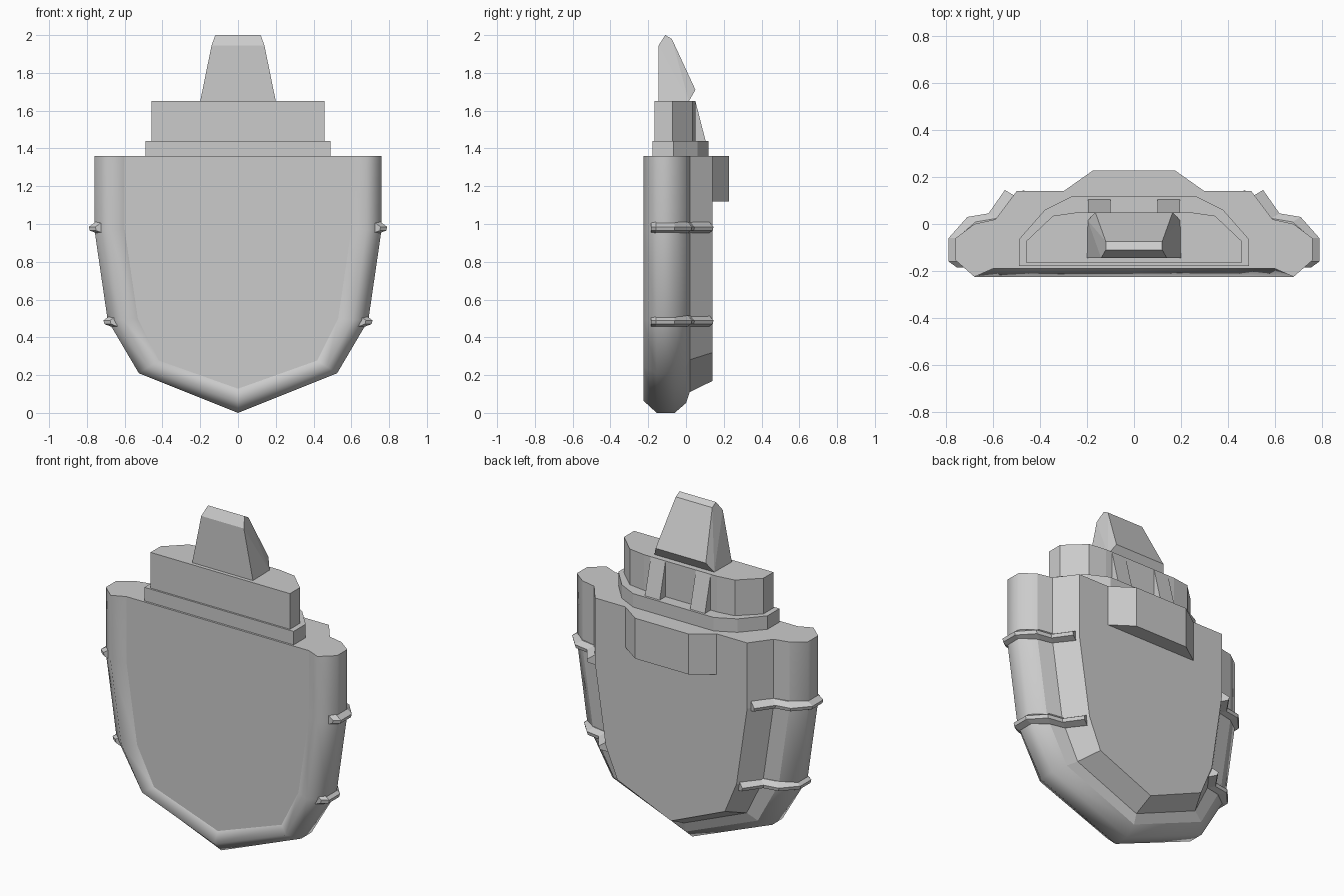
import bpy, bmesh

cube = bpy.data.objects.get("Cube")
if cube:
    bpy.data.objects.remove(cube)

grey = bpy.data.materials.new("plain_grey")
grey.use_nodes = True
GREY = (0.6, 0.6, 0.6, 1)
grey.diffuse_color = GREY
grey.node_tree.nodes["Principled BSDF"].inputs["Base Color"].default_value = GREY


def finish(name, bm):
    bmesh.ops.recalc_face_normals(bm, faces=bm.faces)
    mesh = bpy.data.meshes.new(name)
    bm.to_mesh(mesh)
    bm.free()
    mesh.materials.append(grey)
    obj = bpy.data.objects.new(name, mesh)
    bpy.context.collection.objects.link(obj)
    return obj


def hull_of(name, half):
    """Convex solid from points mirrored across x."""
    bm = bmesh.new()
    for x, y, z in half:
        bm.verts.new((x, y, z))
        bm.verts.new((-x, y, z))
    bmesh.ops.convex_hull(bm, input=bm.verts)
    bmesh.ops.dissolve_limit(bm, angle_limit=0.02, verts=bm.verts, edges=bm.edges)
    return finish(name, bm)


def prism(name, half, z0, z1):
    """Upright solid from a half plan outline."""
    return hull_of(name, [(x, y, z) for z in (z0, z1) for x, y in half])


def loft(bm, rings, closed):
    """Skin rows of points; returns the rows of vertices and bands of faces."""
    rows = [[bm.verts.new(p) for p in ring] for ring in rings]
    bands = []
    for a, b in zip(rows, rows[1:]):
        n = len(a) if closed else len(a) - 1
        bands.append([bm.faces.new((a[i], a[(i + 1) % len(a)],
                                    b[(i + 1) % len(a)], b[i])) for i in range(n)])
    return rows, bands


# Main body: U-shaped outline inset by each (inset, y) of the section
outline = [(0.76, 1.36), (0.76, 0.97), (0.69, 0.49), (0.525, 0.21), (0, 0)]
section = [(0.16, -0.19), (0.08, -0.225), (0, -0.155), (0, -0.06),
           (0.08, 0), (0.17, 0.02), (0.26, 0.14)]
rings = []
for inset, y in section:
    keel = 0.8 if y < -0.1 else 0.65
    inward = [(-1, 0), (-1, 0), (-1, 0.05), (-0.66, 0.42), (0, keel)]
    half = [(x + inset * dx, y, z + inset * dz)
            for (x, z), (dx, dz) in zip(outline, inward)]
    rings.append(half + [(-x, y, z) for x, y, z in reversed(half[:-1])])
bm = bmesh.new()
rows, bands = loft(bm, rings, False)
for band in bands[:4]:
    for f in band:
        f.smooth = True
bm.faces.new(rows[0])
bm.faces.new(rows[-1])
bm.faces.new([r[0] for r in rows] + [r[-1] for r in reversed(rows)])
finish("body", bm)

# Ridged side bands
band_plan = [(0.755, -0.185), (0.79, -0.16), (0.79, -0.06), (0.71, 0.03),
             (0.62, 0.045), (0.55, 0.145)]
ridge = [(-0.07, 0.03), (-0.035, 0.03), (0, 0.005), (-0.005, -0.015), (-0.04, -0.028), (-0.07, -0.028)]
for level, z0, shift in (("upper", 0.98, 0), ("lower", 0.485, -0.078)):
    for side, s in (("left", 1), ("right", -1)):
        rings = []
        for x, y in band_plan:
            pull = -0.6 if y > 0 else 0
            rings.append([(s * (x + shift + dx), y + dx * 0.6 * (y > 0), z0 + dz)
                          for dx, dz in ridge])
        bm = bmesh.new()
        rows, _ = loft(bm, rings, True)
        bm.faces.new(rows[0])
        bm.faces.new(rows[-1])
        finish(f"{level}_{side}_band", bm)

# Stepped deck and rear box
prism("lower_deck", [(0.49, -0.178), (0.49, -0.065), (0.38, 0.06), (0.265, 0.118)], 1.355, 1.44)
prism("upper_deck", [(0.458, -0.167), (0.458, -0.072), (0.345, 0.035), (0.24, 0.05)], 1.435, 1.652)
prism("rear_box", [(0.3, 0.13), (0.3, 0.14), (0.175, 0.228)], 1.12, 1.36)

# Sloping struts behind the upper deck
for side, s in (("left", 1), ("right", -1)):
    bm = bmesh.new()
    rows, _ = loft(bm, [[(s * x, 0.03, 1.435), (s * x, 0.105, 1.435),
                         (s * x, 0.05, 1.65), (s * x, 0.03, 1.65)]
                        for x in (0.1, 0.197)], True)
    bm.faces.new(rows[0])
    bm.faces.new(rows[1])
    finish(f"{side}_strut", bm)

# Tapered tower
hull_of("tower", [(0.2, -0.145, 1.65), (0.14, -0.145, 1.945), (0.12, -0.11, 2),
                  (0.12, -0.075, 1.98), (0.165, 0.05, 1.71), (0.197, 0.015, 1.65)])
